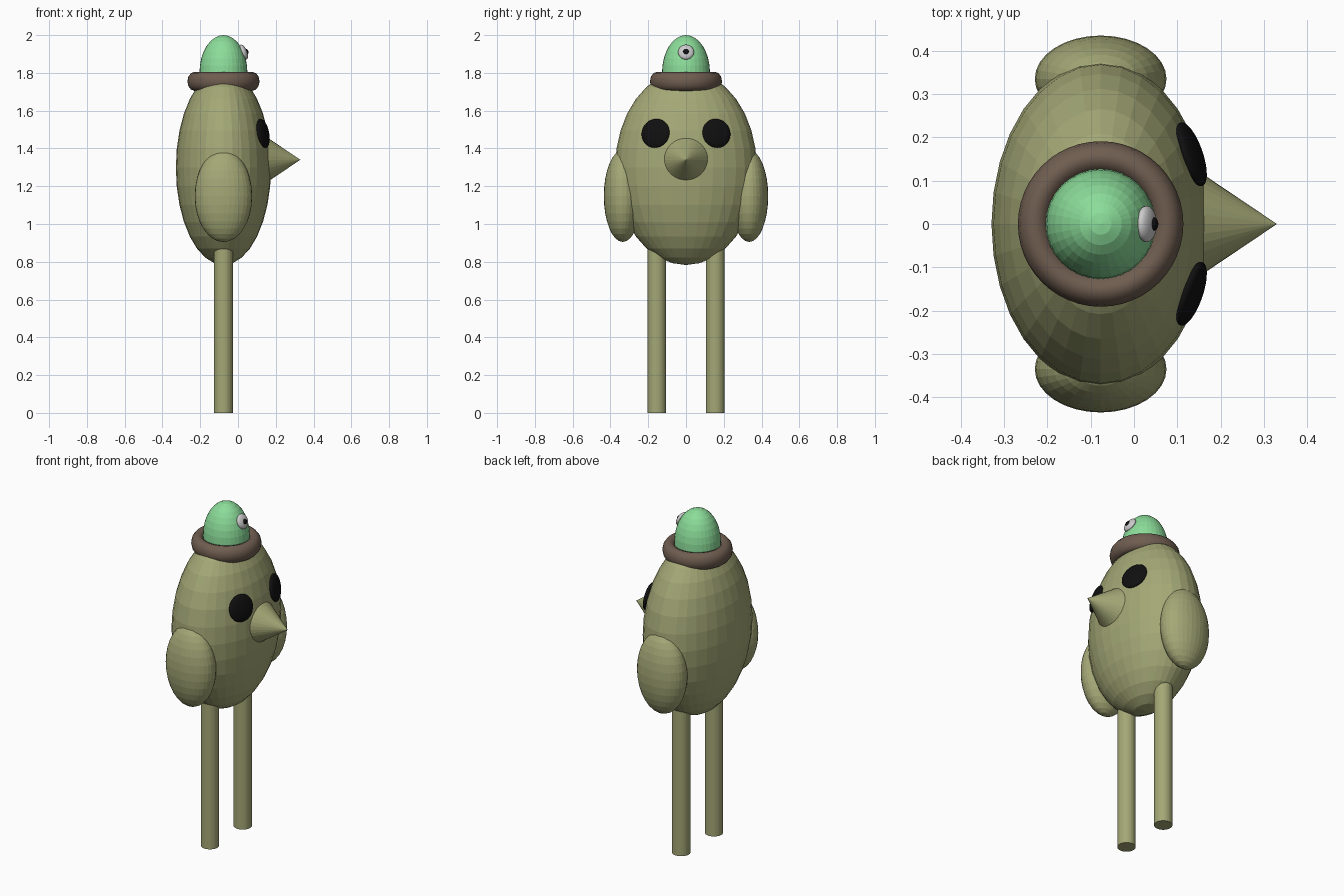
import bpy
import math
from mathutils import Vector

if "Cube" in bpy.data.objects:
    bpy.data.objects.remove(bpy.data.objects["Cube"])

CX = -0.077  # centre line of the body in x


def material(name, rgb):
    m = bpy.data.materials.new(name)
    m.diffuse_color = (*rgb, 1)
    m.use_nodes = True
    m.node_tree.nodes["Principled BSDF"].inputs["Base Color"].default_value = m.diffuse_color
    return m


OLIVE = material("olive", (0.37, 0.39, 0.18))
GREEN = material("green", (0.26, 0.72, 0.32))
BROWN = material("brown", (0.16, 0.11, 0.08))
BLACK = material("black", (0.005, 0.005, 0.005))
WHITE = material("white", (0.75, 0.72, 0.75))


def finish(name, mat, scale=(1, 1, 1)):
    ob = bpy.context.object
    ob.name = name
    ob.scale = scale
    ob.data.materials.append(mat)
    return ob


def ellipsoid(name, loc, semi, mat, segs=32, rings=16):
    bpy.ops.mesh.primitive_uv_sphere_add(segments=segs, ring_count=rings, location=loc)
    return finish(name, mat, semi)


def button(name, loc, normal, radius, depth, mat):
    # flattened ball lying on a surface
    ob = ellipsoid(name, loc, (radius, radius, depth), mat)
    ob.rotation_euler = Vector(normal).to_track_quat('Z', 'Y').to_euler()
    bpy.ops.object.shade_smooth()
    return ob


def surface_x(y, z, centre_z, semi):
    # front-facing surface point and normal of an ellipsoid on the centre line
    dz = z - centre_z
    dx = semi[0] * math.sqrt(1 - (y / semi[1]) ** 2 - (dz / semi[2]) ** 2)
    p = Vector((CX + dx, y, z))
    n = Vector((dx / semi[0] ** 2, y / semi[1] ** 2, dz / semi[2] ** 2)).normalized()
    return p, n


# Body
BODY = (0.252, 0.375, 0.515)
ellipsoid("body", (CX, 0, 1.298), BODY, OLIVE)

# Beak
bpy.ops.mesh.primitive_cone_add(vertices=32, radius1=0.128, depth=0.19,
                                location=(0.235, 0, 1.34),
                                rotation=(0, math.pi / 2, 0))
finish("beak", OLIVE)

# Wings, legs and eyes on both sides
for side, s in (("left", 1), ("right", -1)):
    ellipsoid(side + "_wing", (CX, s * 0.335, 1.148), (0.152, 0.1, 0.243), OLIVE)
    bpy.ops.mesh.primitive_cylinder_add(vertices=32, radius=0.05, depth=0.95,
                                        location=(CX, s * 0.155, 0.475))
    finish(side + "_leg", OLIVE)
    p, n = surface_x(s * 0.161, 1.48, 1.298, BODY)
    button(side + "_eye", p, n, 0.078, 0.022, BLACK)

# Collar ring around the hatchling
bpy.ops.mesh.primitive_torus_add(major_segments=48, minor_segments=12,
                                 major_radius=0.153, minor_radius=0.038,
                                 location=(CX, 0, 1.755))
finish("collar", BROWN, (1, 1, 1.32))
bpy.ops.object.shade_smooth()

# Hatchling head with one eye
HEAD = (0.127, 0.127, 0.2)
ellipsoid("small_head", (CX, 0, 1.8), HEAD, GREEN)
p, n = surface_x(0, 1.91, 1.8, HEAD)
button("small_eye", p, n, 0.042, 0.019, WHITE)
button("small_pupil", p + n * 0.014 + Vector((0.004, 0, -0.002)), n, 0.015, 0.009, BLACK)
